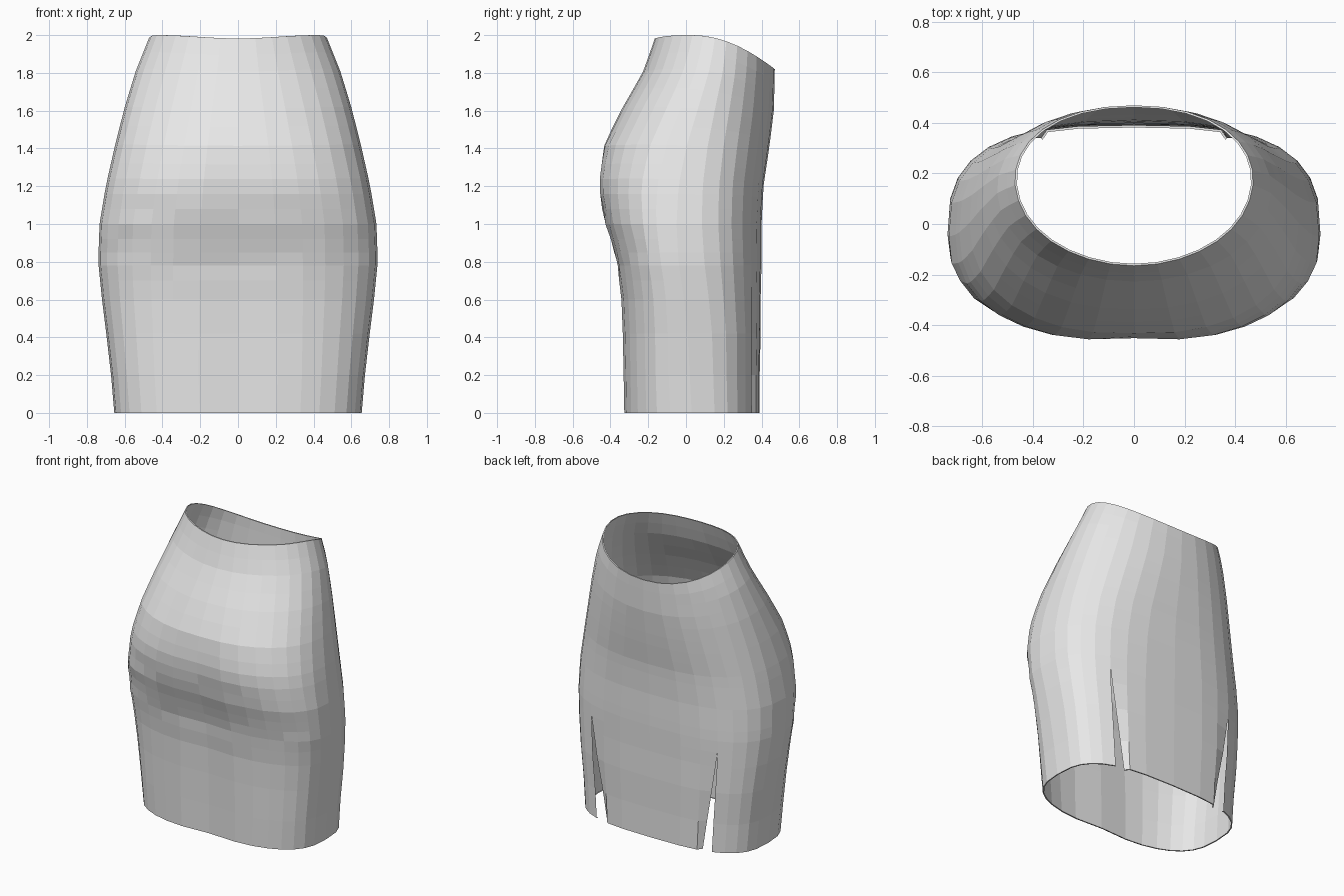
import bpy, bmesh, math, random

if "Cube" in bpy.data.objects:
    bpy.data.objects.remove(bpy.data.objects["Cube"])

random.seed(4)
N = 32                      # columns around the skirt
SLITS = {5: 1, 11: -1}      # rear columns that open into vents, with their side
SLIT_TOP = 0.70
TAB_COLS, TAB_DEPTH = (10, 9), 1  # waist opening

# height, half width, front y, back y, centre y, front roundness, back roundness
PROFILE = [
    (0.00, .655, -.335, .39, .03, 2.8, 3.0),
    (0.20, .672, -.338, .39, .02, 2.8, 3.0),
    (0.40, .695, -.342, .395, .01, 2.7, 3.0),
    (0.60, .72, -.35, .395, -.01, 2.6, 2.9),
    (0.80, .74, -.375, .40, -.04, 2.5, 2.8),
    (1.00, .733, -.435, .40, -.05, 2.5, 2.7),
    (1.20, .70, -.473, .41, -.04, 2.45, 2.6),
    (1.40, .655, -.445, .44, .00, 2.35, 2.4),
    (1.60, .605, -.345, .465, .06, 2.2, 2.2),
    (1.80, .545, -.23, .47, .12, 2.05, 2.1),
    (1.95, .485, -.175, .47, .15, 2.0, 2.0),
    (2.00, .465, -.16, .47, .155, 2.0, 2.0),
]
ROWS = [0, .2, .42, .6, .7, .78, .85, .92, 1.0, 1.08, 1.16, 1.24, 1.32,
        1.42, 1.52, 1.62, 1.72, 1.82, 1.91, 2.0]


def section(z):
    for lo, hi in zip(PROFILE, PROFILE[1:]):
        if z <= hi[0]:
            t = max(0, (z - lo[0]) / (hi[0] - lo[0]))
            return [a + (b - a) * t for a, b in zip(lo, hi)][1:]
    return PROFILE[-1][1:]


def power(v, n):
    return math.copysign(abs(v) ** (2 / n), v)


def point(col, row_z, inset=0.0):
    a = 2 * math.pi * col / N
    c, s = math.cos(a), math.sin(a)
    # waistline falls towards the back and dips slightly at the front centre
    drop = .092 * max(0, s + .4) ** 2 + .018 * max(0, -s) ** 6
    z = row_z
    if row_z > 1.0:
        z -= drop * ((row_z - 1.0)) ** 1.3
    w, front, back, cy, nf, nb = section(z)
    n = nb if s > 0 else nf
    x = (w - inset) * power(c, n)
    depth = (back - cy if s > 0 else cy - front) - inset
    y = cy + depth * power(s, n)
    # shallow hollow down the front centre
    if s < 0 and z < 1.5:
        y += .018 * max(0, 1 - abs(x) / .25) * min(1, (1.5 - z) / .3)
    # soft cloth creases below the fullest part
    if .7 < row_z < 1.1 and s < 0:
        y += random.uniform(-.005, .005)
    return x, y, z


bm = bmesh.new()
grid = []        # (vertex used by lower-angle face, vertex used by higher-angle face)
layers = [(0.0, .008)] + [(z, 0.0) for z in ROWS] + [(2.0, .008)]
for z, inset in layers:
    ring = []
    for col in range(N):
        p = point(col, z, inset)
        v = bm.verts.new(p)
        pair = (v, v)
        # vents: outer edge stays straight, inner edge swings to the centre
        if col in SLITS and z < SLIT_TOP:
            side, k = SLITS[col], 1 - z / SLIT_TOP
            inner = bm.verts.new((p[0] - side * .075 * k, p[1] - .008 * k, p[2]))
            pair = (v, inner) if side > 0 else (inner, v)
        ring.append(pair)
    grid.append(ring)

for low, high in zip(grid, grid[1:]):
    for i in range(N):
        j = (i + 1) % N
        bm.faces.new((low[i][1], low[j][0], high[j][0], high[i][1]))

# cut the small waist opening at the back
top = len(grid) - 1
corner, end = TAB_COLS
cuts = [(grid[r][corner][0], grid[r + 1][corner][0]) for r in range(top - 1 - TAB_DEPTH, top)]
cuts.append((grid[top - 1 - TAB_DEPTH][corner][0], grid[top - 1 - TAB_DEPTH][end][0]))
bmesh.ops.split_edges(bm, edges=[bm.edges.get(c) for c in cuts])

mesh = bpy.data.meshes.new("skirt")
bm.to_mesh(mesh)
bm.free()
skirt = bpy.data.objects.new("skirt", mesh)
bpy.context.collection.objects.link(skirt)

cloth = bpy.data.materials.new("pale_grey_cloth")
cloth.diffuse_color = (.8, .8, .8, 1)
cloth.use_nodes = True
cloth.node_tree.nodes["Principled BSDF"].inputs["Base Color"].default_value = cloth.diffuse_color
mesh.materials.append(cloth)
